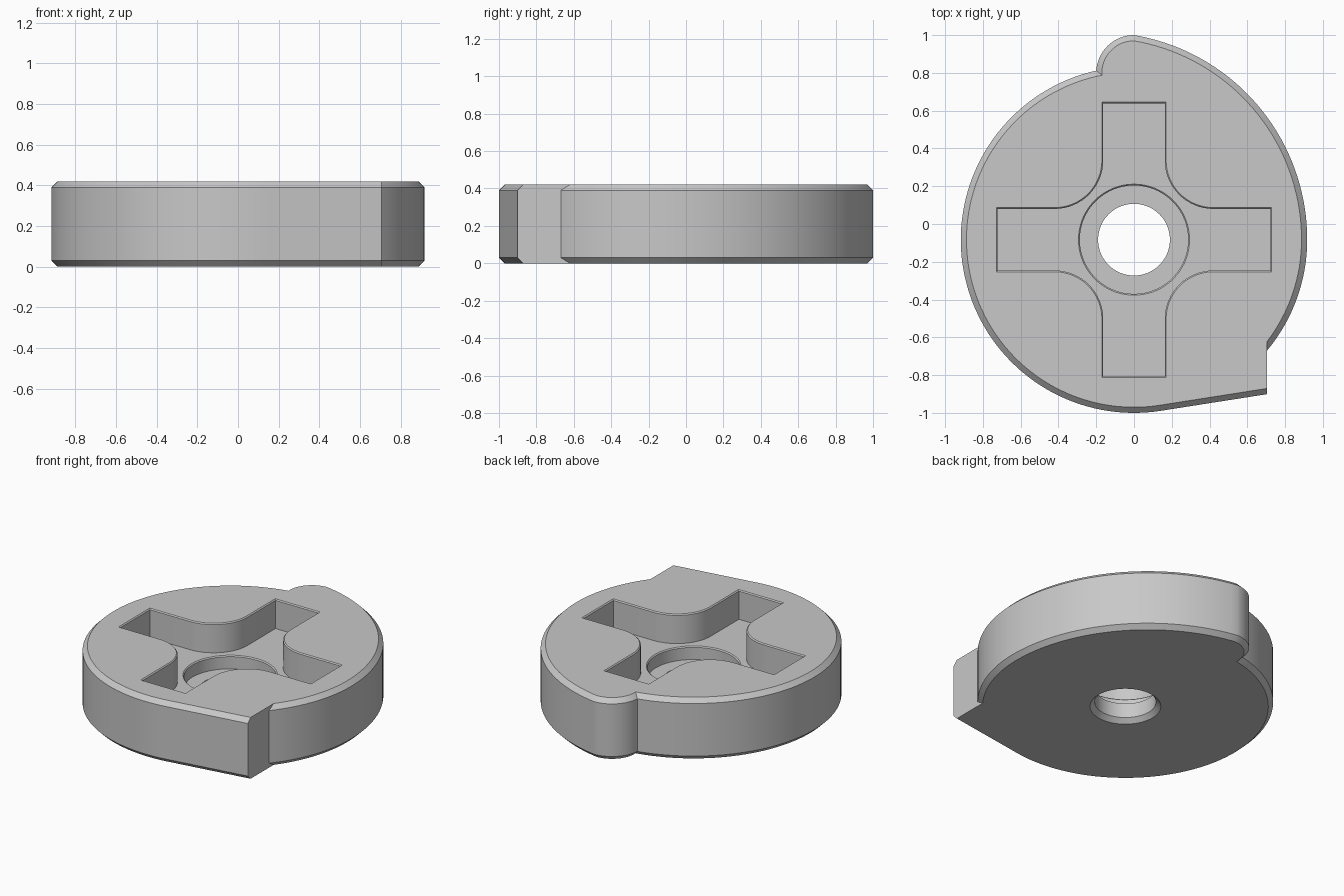
import bpy, bmesh
from math import sin, cos, pi, radians, sqrt, atan2
from mathutils import Vector

cube = bpy.data.objects.get("Cube")
if cube:
    bpy.data.objects.remove(cube, do_unlink=True)

HEIGHT, BEVEL, LIP = 0.42, 0.03, 0.007
FLOOR, LEDGE = 0.22, 0.13            # cross floor and round recess floor
AXIS = Vector((0, -0.083))           # centre of the main disc and the bore
RADIUS = 0.917
SWELL = Vector((-0.181, -0.083))     # centre of the wider right-hand arc
SWELL_R = 1.098
LOBE, LOBE_R = Vector((0, 0.8)), 0.2
STOP_X = 0.705                       # flat face of the corner tooth

grey = bpy.data.materials.new("plain grey")
grey.use_nodes = True
grey.diffuse_color = (0.58, 0.58, 0.58, 1)
grey.node_tree.nodes["Principled BSDF"].inputs["Base Color"].default_value = (0.58, 0.58, 0.58, 1)


def arc(centre, r, start, end, n):
    return [centre + r * Vector((cos(start + (end - start) * i / n),
                                 sin(start + (end - start) * i / n))) for i in range(n + 1)]


def angle_of(point, centre):
    return atan2(point.y - centre.y, point.x - centre.x)


def meet(c1, r1, c2, r2, side):
    """Crossing point of two circles, on the chosen side of the line c1-c2."""
    gap = c2 - c1
    d = gap.length
    a = (r1 * r1 - r2 * r2 + d * d) / (2 * d)
    u = gap / d
    return c1 + u * a + side * sqrt(max(0, r1 * r1 - a * a)) * Vector((-u.y, u.x))


def body_outline(d):
    """Cam outline, moved inward by d everywhere but on the tooth face."""
    r, rs, rl = RADIUS - d, SWELL_R - d, LOBE_R - d
    slope = radians(-81.1)
    tangent = AXIS + r * Vector((cos(slope), sin(slope)))
    along = Vector((-sin(slope), cos(slope)))
    tip = tangent + along * ((STOP_X - tangent.x) / along.x)
    root = Vector((STOP_X, AXIS.y - sqrt(r * r - STOP_X ** 2)))
    crest = meet(SWELL, rs, LOBE, rl, 1)
    if crest.x < meet(SWELL, rs, LOBE, rl, -1).x and crest.y < LOBE.y + rl * 0.9:
        crest = meet(SWELL, rs, LOBE, rl, -1)
    notch = meet(AXIS, r, LOBE, rl, 1)
    pts = [tip]
    pts += arc(AXIS, r, angle_of(root, AXIS), 0, 16)
    pts += arc(SWELL, rs, 0, angle_of(crest, SWELL), 36)[1:]
    lobe_end = angle_of(notch, LOBE) % (2 * pi)
    pts += arc(LOBE, rl, angle_of(crest, LOBE), lobe_end, 16)[1:]
    pts += arc(AXIS, r, angle_of(notch, AXIS), slope + 2 * pi, 72)[1:]
    return pts


def cross_outline(e):
    """Four-armed pocket with filleted inner corners, grown by e."""
    reach, half, bend = 0.722 + e, 0.163 + e, 0.42
    quarter = [Vector((reach, half))]
    quarter += arc(Vector((bend, bend)), bend - half, 1.5 * pi, pi, 16)
    quarter.append(Vector((half, reach)))
    pts = []
    for k in range(4):
        c, s = cos(k * pi / 2), sin(k * pi / 2)
        pts += [AXIS + Vector((p.x * c - p.y * s, p.x * s + p.y * c)) for p in quarter]
    return pts


def circle(r):
    return arc(AXIS, r, 0, 2 * pi, 72)[:-1]


def loft(name, layers):
    """Solid skinned through (outline, height) layers."""
    bm = bmesh.new()
    rings = [[bm.verts.new((p.x, p.y, z)) for p in pts] for pts, z in layers]
    for low, high in zip(rings, rings[1:]):
        n = len(low)
        for i in range(n):
            j = (i + 1) % n
            bm.faces.new((low[i], low[j], high[j], high[i]))
    bm.faces.new(rings[0][::-1])
    bm.faces.new(rings[-1])
    bmesh.ops.recalc_face_normals(bm, faces=bm.faces)
    mesh = bpy.data.meshes.new(name)
    bm.to_mesh(mesh)
    bm.free()
    mesh.materials.append(grey)
    obj = bpy.data.objects.new(name, mesh)
    bpy.context.collection.objects.link(obj)
    return obj


# Cam disc with bevelled rims
body = loft("cam_disc", [(body_outline(BEVEL), 0), (body_outline(0), BEVEL),
                         (body_outline(0), HEIGHT - BEVEL), (body_outline(BEVEL), HEIGHT)])

# Cross pocket with a fine bevelled lip
pocket = loft("cross_pocket_cutter", [(cross_outline(0), FLOOR), (cross_outline(0), HEIGHT - LIP),
                                      (cross_outline(2 * LIP), HEIGHT + LIP)])

# Stepped bore: countersunk hole below, wider recess above
bore = loft("bore_cutter", [(circle(0.25), -0.03), (circle(0.19), BEVEL), (circle(0.19), LEDGE),
                            (circle(0.287), LEDGE), (circle(0.287), FLOOR - LIP),
                            (circle(0.287 + LIP), FLOOR), (circle(0.287 + LIP), FLOOR + 0.08)])

# Cut the pocket and bore, then drop the cutters
bpy.ops.object.select_all(action='DESELECT')
bpy.context.view_layer.objects.active = body
body.select_set(True)
for cutter in (pocket, bore):
    cutter.hide_render = True
    mod = body.modifiers.new(cutter.name, 'BOOLEAN')
    mod.operation = 'DIFFERENCE'
    mod.solver = 'EXACT'
    mod.object = cutter
    bpy.ops.object.modifier_apply(modifier=mod.name)
    bpy.data.objects.remove(cutter, do_unlink=True)

bpy.ops.object.shade_smooth_by_angle(angle=radians(30))
